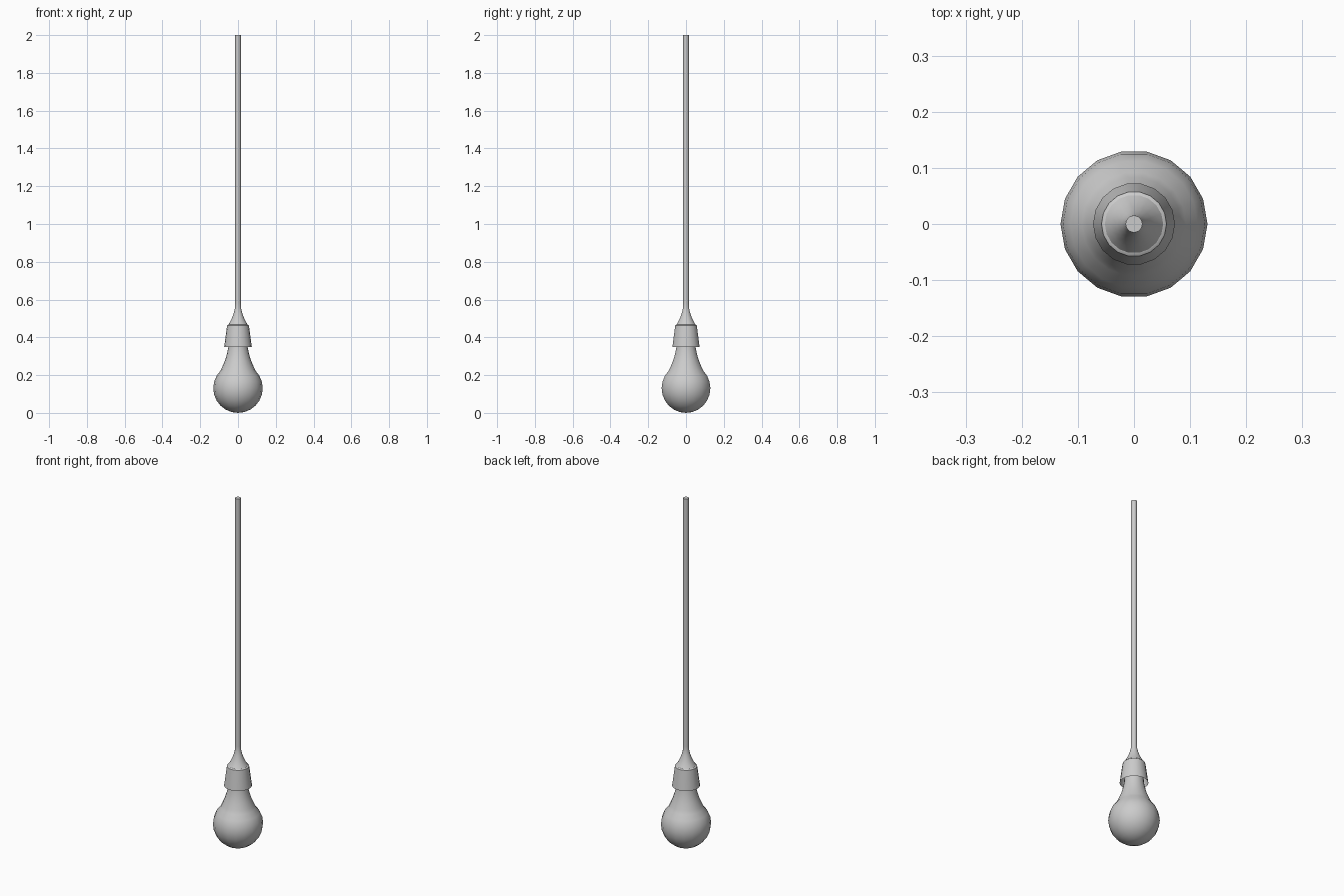
import bpy, bmesh
from math import sin, cos, pi, radians

if "Cube" in bpy.data.objects:
    bpy.data.objects.remove(bpy.data.objects["Cube"])


def lathe(name, profile, sides, start=0.0):
    """Spin (radius, z) points around z; radius 0 makes a pole."""
    bm = bmesh.new()
    rings = []
    for r, z in profile:
        if r == 0:
            rings.append([bm.verts.new((0, 0, z))] * sides)
        else:
            rings.append([bm.verts.new((r * cos(start + 2 * pi * i / sides),
                                        r * sin(start + 2 * pi * i / sides), z))
                          for i in range(sides)])
    for a, b in zip(rings, rings[1:]):
        for i in range(sides):
            j = (i + 1) % sides
            bm.faces.new(list(dict.fromkeys((a[i], a[j], b[j], b[i]))))
    mesh = bpy.data.meshes.new(name)
    bm.to_mesh(mesh)
    bm.free()
    obj = bpy.data.objects.new(name, mesh)
    bpy.context.collection.objects.link(obj)
    bpy.ops.object.select_all(action='DESELECT')
    obj.select_set(True)
    bpy.context.view_layer.objects.active = obj
    bpy.ops.object.shade_smooth_by_angle(angle=radians(40))
    return obj


# Glass bulb: round globe, then a neck that tapers up into the socket
R = 0.131
globe = [(0, 0)] + [(R * sin(radians(a)), R - R * cos(radians(a)))
                    for a in range(15, 136, 15)]
neck = [(0.084, 0.242), (0.070, 0.275), (0.059, 0.31), (0.051, 0.35),
        (0.047, 0.40), (0, 0.40)]
lathe("bulb", globe + neck, 18)

# Socket: tapered cup, open at the bottom, with a thin lip on top
lathe("socket", [(0.073, 0.35), (0.058, 0.462), (0.051, 0.467), (0, 0.467)], 18)

# Cord with a flared strain relief at the socket
lathe("cord", [(0.052, 0.467), (0.042, 0.482), (0.031, 0.505), (0.022, 0.53),
               (0.016, 0.555), (0.015, 0.58), (0.015, 2.0), (0, 2.0)], 18)
